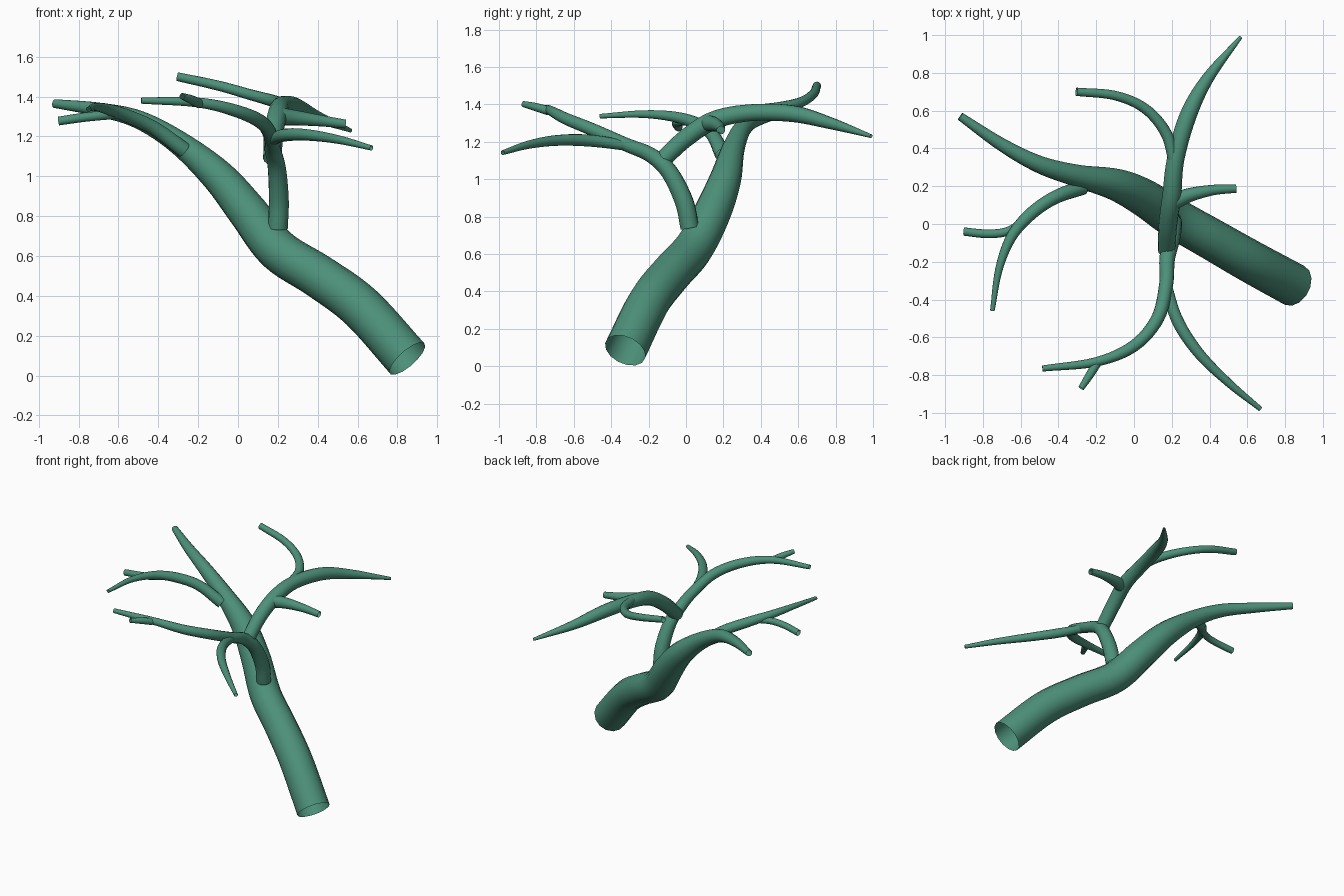
import bpy, bmesh, math
from mathutils import Vector

SIDES = 14
STEPS = 6

bark = bpy.data.materials.new("muted green")
bark.diffuse_color = (0.073, 0.28, 0.19, 1)


def spline(points):
    """Catmull-Rom through (x, y, z, radius) points."""
    p = [Vector(q) for q in points]
    p = [2 * p[0] - p[1]] + p + [2 * p[-1] - p[-2]]
    out = []
    for a, b, c, d in zip(p, p[1:], p[2:], p[3:]):
        for i in range(STEPS):
            t = i / STEPS
            out.append(0.5 * (2 * b + (c - a) * t + (2 * a - 5 * b + 4 * c - d) * t ** 2
                              + (3 * b - a - 3 * c + d) * t ** 3))
    return out + [p[-2]]


def tube(name, points):
    """Open, smooth, tapering tube along the path."""
    path = spline(points)
    centres = [q.to_3d() if len(q) == 3 else Vector(q[:3]) for q in path]
    bm = bmesh.new()
    rings = []
    side = None
    last = len(path) - 1
    for i, q in enumerate(path):
        axis = (centres[min(i + 1, last)] - centres[max(i - 1, 0)]).normalized()
        side = axis.orthogonal() if side is None else side - axis * side.dot(axis)
        side.normalize()
        up = axis.cross(side)
        ring = []
        for k in range(SIDES):
            a = math.tau * k / SIDES
            ring.append(bm.verts.new(centres[i] + q[3] * (math.cos(a) * side + math.sin(a) * up)))
        rings.append(ring)
    for r, s in zip(rings, rings[1:]):
        for k in range(SIDES):
            n = (k + 1) % SIDES
            bm.faces.new((r[k], r[n], s[n], s[k])).smooth = True
    mesh = bpy.data.meshes.new(name)
    bm.to_mesh(mesh)
    bm.free()
    mesh.materials.append(bark)
    obj = bpy.data.objects.new(name, mesh)
    bpy.context.collection.objects.link(obj)


# Leaning trunk, tapering to its left tip
tube("trunk", [(0.85, -0.325, 0.085, 0.115), (0.62, -0.2, 0.34, 0.113), (0.41, -0.08, 0.495, 0.11),
               (0.2, 0.04, 0.63, 0.107), (0.05, 0.14, 0.82, 0.1), (-0.1, 0.21, 1.0, 0.085),
               (-0.3, 0.255, 1.17, 0.06), (-0.5, 0.315, 1.285, 0.046),
               (-0.7, 0.42, 1.335, 0.035), (-0.92, 0.57, 1.365, 0.022)])

# Left side branch and its fork
tube("left_branch", [(-0.27, 0.195, 1.13, 0.04), (-0.42, 0.14, 1.24, 0.036), (-0.55, 0.05, 1.3, 0.034),
                     (-0.65, -0.07, 1.335, 0.028), (-0.715, -0.24, 1.348, 0.02),
                     (-0.75, -0.46, 1.337, 0.012)])
tube("left_fork", [(-0.6, 0.0, 1.31, 0.022), (-0.68, -0.042, 1.305, 0.023),
                   (-0.78, -0.052, 1.295, 0.023), (-0.9, -0.04, 1.277, 0.022)])

# Upright branch that sweeps forward
tube("front_branch", [(0.2, 0.02, 0.74, 0.05), (0.205, -0.01, 0.88, 0.05), (0.195, -0.09, 1.04, 0.046),
                      (0.175, -0.19, 1.13, 0.041), (0.17, -0.32, 1.185, 0.037),
                      (0.125, -0.5, 1.265, 0.035), (0.0, -0.645, 1.325, 0.032),
                      (-0.2, -0.73, 1.37, 0.025), (-0.485, -0.765, 1.38, 0.016)])
tube("front_twig", [(-0.195, -0.735, 1.365, 0.024), (-0.235, -0.8, 1.385, 0.022),
                    (-0.28, -0.87, 1.402, 0.016)])
tube("front_right_fork", [(0.165, -0.29, 1.175, 0.026), (0.225, -0.5, 1.205, 0.032),
                          (0.34, -0.68, 1.208, 0.029), (0.5, -0.84, 1.185, 0.022),
                          (0.67, -0.98, 1.142, 0.013)])

# Branch arching to the back, with two offshoots
tube("back_branch", [(0.172, -0.14, 1.09, 0.046), (0.18, 0.0, 1.22, 0.049), (0.2, 0.15, 1.315, 0.05),
                     (0.22, 0.34, 1.355, 0.046), (0.285, 0.57, 1.35, 0.045),
                     (0.39, 0.77, 1.3, 0.032), (0.565, 0.99, 1.23, 0.01)])
tube("back_left_fork", [(0.215, 0.32, 1.365, 0.03), (0.17, 0.48, 1.38, 0.03), (0.06, 0.61, 1.41, 0.027),
                        (-0.1, 0.68, 1.455, 0.025), (-0.305, 0.7, 1.5, 0.022)])
tube("right_stub", [(0.21, 0.12, 1.3, 0.045), (0.3, 0.155, 1.292, 0.037),
                    (0.42, 0.18, 1.278, 0.028), (0.54, 0.187, 1.262, 0.022)])
